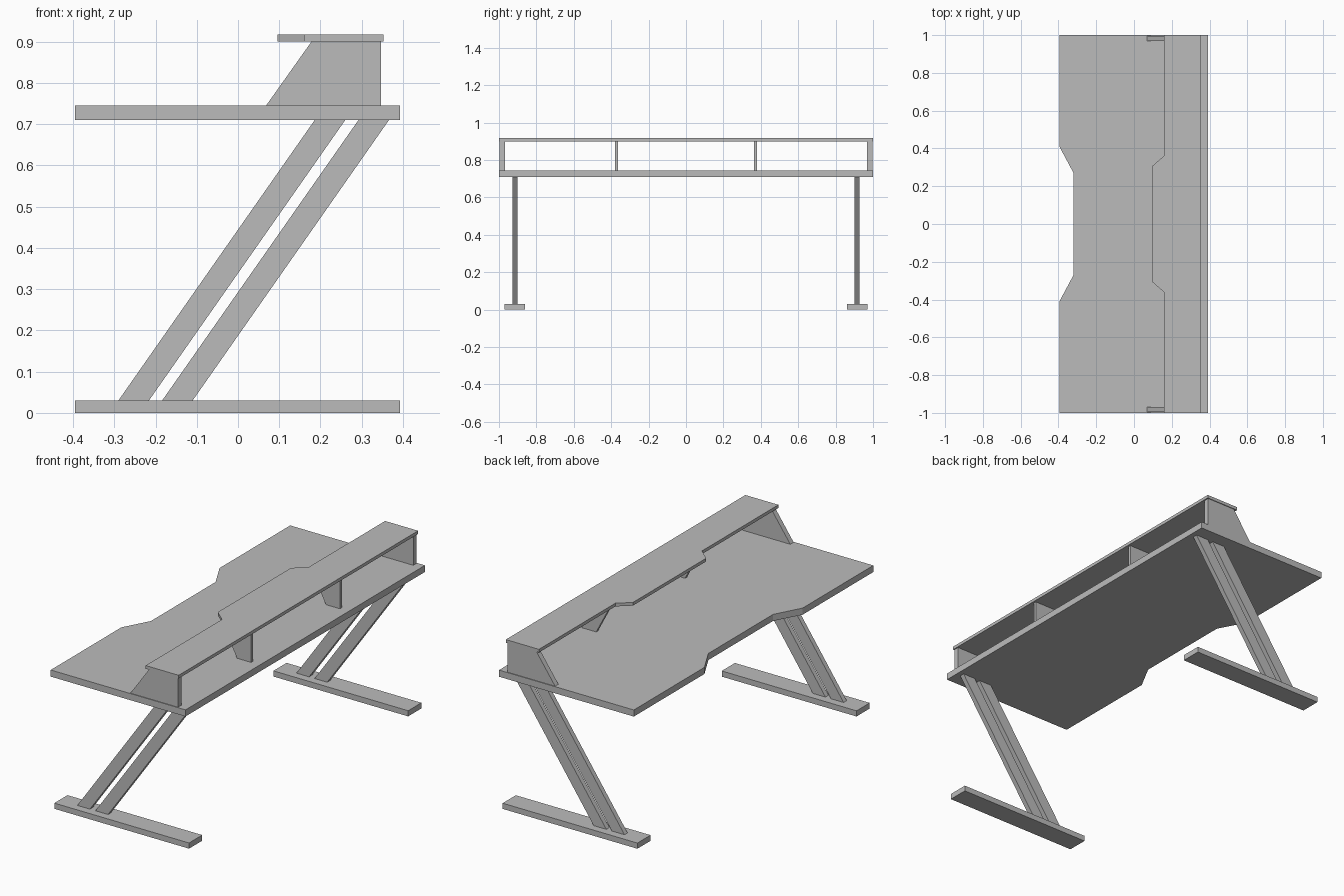
import bpy
import bmesh

cube = bpy.data.objects.get("Cube")
if cube:
    bpy.data.objects.remove(cube, do_unlink=True)

grey = bpy.data.materials.new("light grey")
grey.use_nodes = True
colour = (0.5, 0.5, 0.5, 1)
grey.diffuse_color = colour
grey.node_tree.nodes["Principled BSDF"].inputs["Base Color"].default_value = colour


def prism(name, profile, start, end, plane):
    """Extrude a flat outline: 'xy' outlines go up z, 'xz' outlines go along y."""
    place = (lambda a, b, c: (a, b, c)) if plane == "xy" else (lambda a, b, c: (a, c, b))
    bm = bmesh.new()
    low = [bm.verts.new(place(a, b, start)) for a, b in profile]
    high = [bm.verts.new(place(a, b, end)) for a, b in profile]
    bm.faces.new(low)
    bm.faces.new(high)
    for i in range(len(low)):
        j = (i + 1) % len(low)
        bm.faces.new((low[i], low[j], high[j], high[i]))
    bmesh.ops.recalc_face_normals(bm, faces=bm.faces)
    mesh = bpy.data.meshes.new(name)
    bm.to_mesh(mesh)
    bm.free()
    mesh.materials.append(grey)
    obj = bpy.data.objects.new(name, mesh)
    bpy.context.collection.objects.link(obj)
    return obj


def stepped_board(name, front, back, step, outer, inner, bottom, top):
    """Full-width board whose front edge steps to another depth in the middle."""
    half = [(back, 1), (front, 1), (front, outer), (step, inner)]
    mirrored = [(x, -y) for x, y in reversed(half)]
    return prism(name, half + mirrored, bottom, top, "xy")


FOOT_TOP, DESK_BOTTOM, DESK_TOP = 0.03, 0.71, 0.745
SHELF_BOTTOM, SHELF_TOP = 0.9, 0.917

# Worktop with a recessed front, and raised shelf with a projecting middle
stepped_board("desktop", -0.395, 0.393, -0.32, 0.41, 0.27, DESK_BOTTOM, DESK_TOP)
stepped_board("shelf", 0.16, 0.353, 0.096, 0.362, 0.306, SHELF_BOTTOM, SHELF_TOP)

for side, s in (("left", 1), ("right", -1)):
    # Foot bar
    prism(f"{side}_foot", [(-0.395, 0), (0.393, 0), (0.393, FOOT_TOP), (-0.395, FOOT_TOP)],
          s * 0.86, s * 0.97, "xz")
    # Pair of slanted legs
    for part, x in (("front", -0.29), ("back", -0.184)):
        prism(f"{side}_{part}_leg",
              [(x, FOOT_TOP), (x + 0.074, FOOT_TOP),
               (x + 0.55, DESK_BOTTOM), (x + 0.476, DESK_BOTTOM)],
              s * 0.902, s * 0.928, "xz")
    # Shelf end panel, wider at its base
    prism(f"{side}_shelf_end", [(0.068, DESK_TOP), (0.347, DESK_TOP),
                                (0.347, SHELF_BOTTOM), (0.178, SHELF_BOTTOM)],
          s * 0.968, s * 0.996, "xz")
    # Shelf divider, narrower at its base
    prism(f"{side}_shelf_divider", [(0.26, DESK_TOP), (0.342, DESK_TOP),
                                    (0.342, SHELF_BOTTOM), (0.178, SHELF_BOTTOM)],
          s * 0.363, s * 0.379, "xz")
